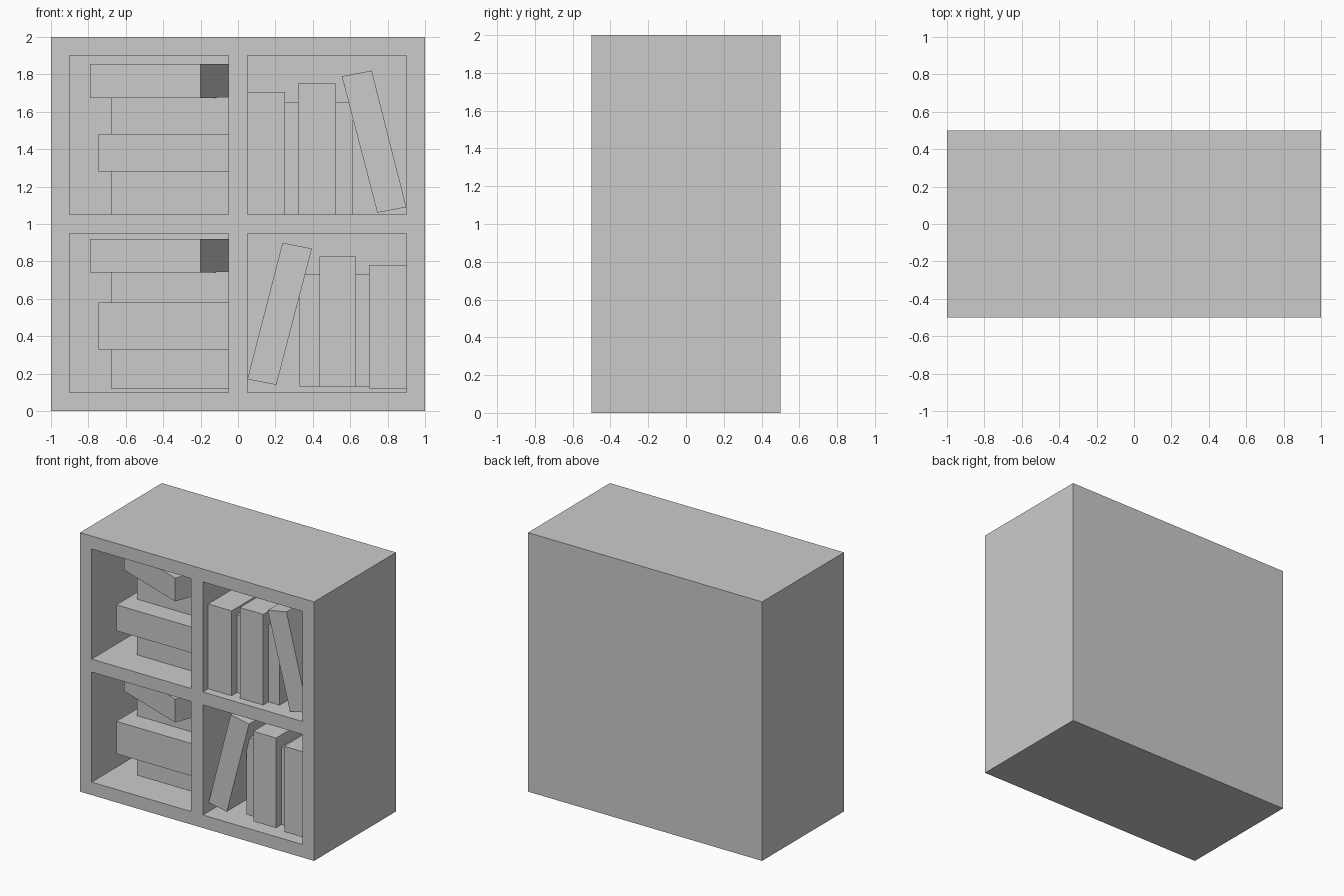
import bpy, bmesh, math
from mathutils import Vector

if "Cube" in bpy.data.objects:
    bpy.data.objects.remove(bpy.data.objects["Cube"])

grey = bpy.data.materials.new("plain_grey")
grey.diffuse_color = (0.6, 0.6, 0.6, 1)
grey.use_nodes = True
grey.node_tree.nodes["Principled BSDF"].inputs["Base Color"].default_value = grey.diffuse_color


def finish(name, bm):
    bmesh.ops.recalc_face_normals(bm, faces=bm.faces)
    me = bpy.data.meshes.new(name)
    bm.to_mesh(me)
    bm.free()
    me.materials.append(grey)
    ob = bpy.data.objects.new(name, me)
    bpy.context.collection.objects.link(ob)
    return ob


def prism(name, outline, offset):
    """Extrude a flat outline along an offset vector."""
    bm = bmesh.new()
    face = bm.faces.new([bm.verts.new(p) for p in outline])
    ext = bmesh.ops.extrude_face_region(bm, geom=[face])["geom"]
    verts = [g for g in ext if isinstance(g, bmesh.types.BMVert)]
    bmesh.ops.translate(bm, verts=verts, vec=Vector(offset))
    # keep both caps so the solid is closed
    if face.is_valid is False or len(bm.faces) < 6:
        bmesh.ops.holes_fill(bm, edges=bm.edges, sides=4)
    return finish(name, bm)


def book(name, x0, x1, y0, y1, z0, z1):
    return prism(name, [(x0, y0, z0), (x1, y0, z0), (x1, y0, z1), (x0, y0, z1)],
                 (0, y1 - y0, 0))


# Cabinet: a block cut into a front grid, with four bays pushed in
bm = bmesh.new()
bmesh.ops.create_cube(bm, size=1)
for v in bm.verts:
    v.co = (v.co.x * 2, v.co.y, v.co.z * 2 + 1)
for axis, cuts in ((0, (-0.9, -0.05, 0.05, 0.9)), (2, (0.1, 0.95, 1.05, 1.9))):
    for c in cuts:
        co, no = Vector(), Vector()
        co[axis], no[axis] = c, 1
        bmesh.ops.bisect_plane(bm, geom=bm.verts[:] + bm.edges[:] + bm.faces[:],
                               plane_co=co, plane_no=no)
bays = [f for f in bm.faces if f.normal.y < -0.9 and f.calc_area() > 0.5]
bmesh.ops.inset_individual(bm, faces=bays, thickness=0, depth=-0.9)
finish("cabinet", bm)

# Stacked books in the left bays, topped by one turned book
BACK = 0.36
stacks = {"lower": (0.12, 0.33, 0.58, 0.745, 0.92),
          "upper": (1.05, 1.28, 1.48, 1.68, 1.855)}
for row, (a, b, c, d, e) in stacks.items():
    book(row + "_stack_book_bottom", -0.68, -0.05, -0.26, BACK, a, b)
    book(row + "_stack_book_middle", -0.745, -0.05, -0.42, BACK, b, c)
    book(row + "_stack_book_high", -0.68, -0.05, -0.26, BACK, c, d)
    left, right = Vector((-0.79, -0.26, d - 0.005)), Vector((-0.2, -0.48, d - 0.005))
    up = Vector((0, 0, e - d + 0.005))
    along = (right - left).normalized()
    prism(row + "_turned_book", [left, right, right + up, left + up],
          Vector((-along.y, along.x, 0)) * 0.45)

# Upright books in the right bays: x range, front, z range
upright = [
    ("upper_wide_book_left", 0.05, 0.25, -0.435, 1.05, 1.705),
    ("upper_thin_book_left", 0.25, 0.32, -0.37, 1.05, 1.65),
    ("upper_wide_book_right", 0.32, 0.52, -0.435, 1.05, 1.75),
    ("upper_thin_book_right", 0.52, 0.615, -0.37, 1.05, 1.65),
    ("lower_thin_book_left", 0.33, 0.435, -0.37, 0.13, 0.73),
    ("lower_wide_book_left", 0.435, 0.63, -0.435, 0.13, 0.825),
    ("lower_thin_book_right", 0.63, 0.70, -0.37, 0.13, 0.73),
    ("lower_wide_book_right", 0.70, 0.90, -0.435, 0.12, 0.78),
]
for name, x0, x1, y0, z0, z1 in upright:
    book(name, x0, x1, y0, BACK, z0, z1)

# Leaning books
leaning = {"upper_leaning_book": ((0.745, 1.06), (0.9, 1.09), (0.715, 1.82), (0.555, 1.79)),
           "lower_leaning_book": ((0.05, 0.17), (0.205, 0.14), (0.395, 0.868), (0.238, 0.9))}
for name, pts in leaning.items():
    prism(name, [(x, -0.43, z) for x, z in pts], (0, BACK + 0.43, 0))
